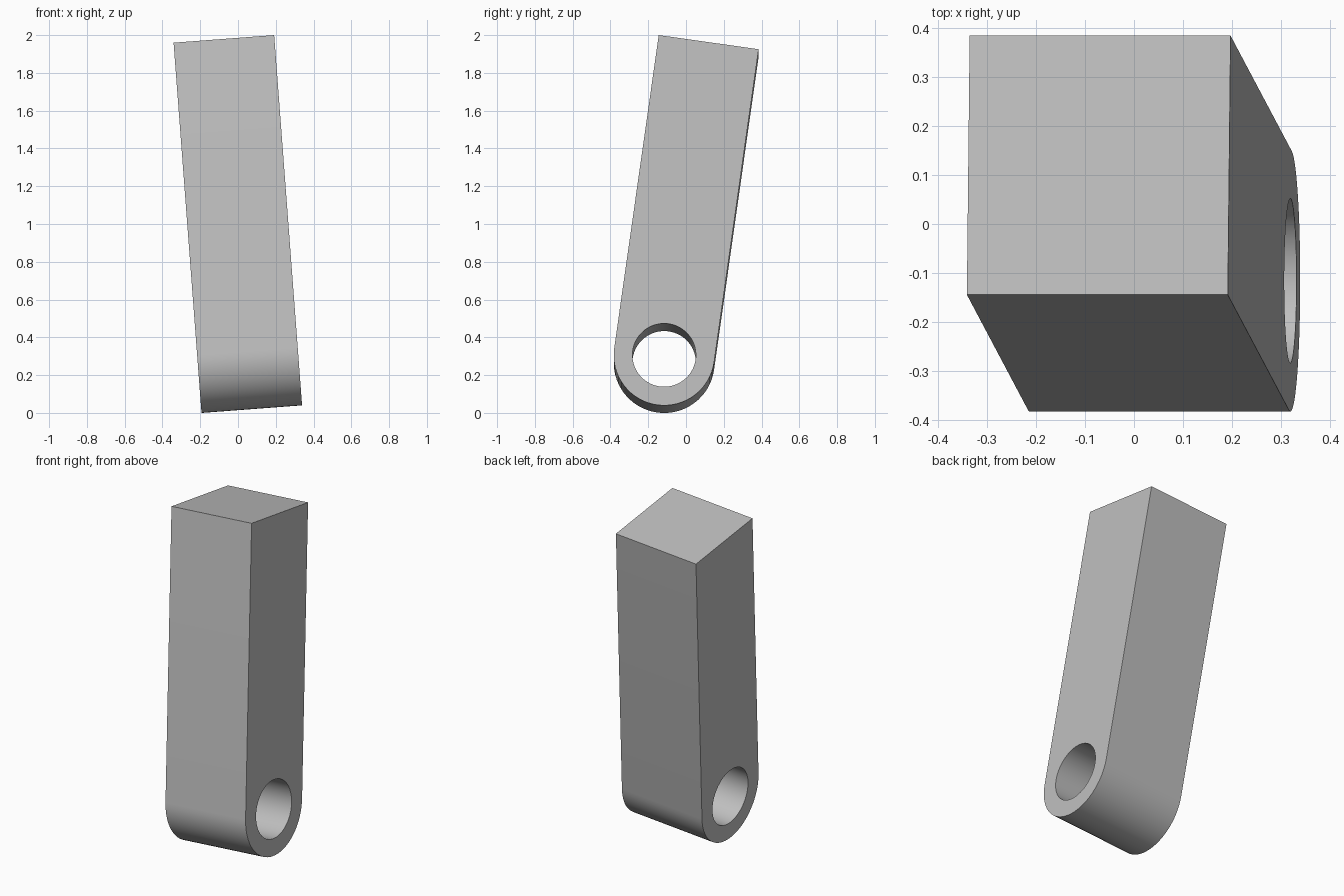
import bpy, bmesh, math
from mathutils import Matrix, Vector

cube = bpy.data.objects.get("Cube")
if cube:
    bpy.data.objects.remove(cube)

WIDTH = 0.534
RADIUS = WIDTH / 2
HOLE_RADIUS = 0.168
LENGTH = 1.678          # hole centre to flat end
SEGMENTS = 64

grey = bpy.data.materials.new("plain_grey")
grey.use_nodes = True
colour = (0.52, 0.52, 0.52, 1)
grey.diffuse_color = colour
grey.node_tree.nodes["Principled BSDF"].inputs["Base Color"].default_value = colour


def prism(name, outline, width):
    """Extrude a closed (y, z) outline along x, centred on x = 0."""
    bm = bmesh.new()
    face = bm.faces.new([bm.verts.new((-width / 2, y, z)) for y, z in outline])
    new = bmesh.ops.extrude_face_region(bm, geom=[face])["geom"]
    moved = [v for v in new if isinstance(v, bmesh.types.BMVert)]
    bmesh.ops.translate(bm, verts=moved, vec=(width, 0, 0))
    bmesh.ops.recalc_face_normals(bm, faces=bm.faces)
    mesh = bpy.data.meshes.new(name)
    bm.to_mesh(mesh)
    bm.free()
    mesh.materials.append(grey)
    obj = bpy.data.objects.new(name, mesh)
    bpy.context.collection.objects.link(obj)
    return obj


def arc(radius, start, end, steps):
    angles = [start + (end - start) * i / steps for i in range(steps + 1)]
    return [(radius * math.cos(a), radius * math.sin(a)) for a in angles]


# Bar with a flat top and a rounded lower end
outline = arc(RADIUS, math.pi, 2 * math.pi, SEGMENTS // 2)
outline += [(RADIUS, LENGTH), (-RADIUS, LENGTH)]
bar = prism("link_bar", outline, WIDTH)

# Round pin hole through the lower end
cutter = prism("pin_hole_cutter", arc(HOLE_RADIUS, 0, 2 * math.pi, SEGMENTS)[:-1], WIDTH * 2)
cutter.hide_render = True
cut = bar.modifiers.new("pin_hole", "BOOLEAN")
cut.operation = "DIFFERENCE"
cut.solver = "EXACT"
cut.object = cutter

bpy.ops.object.select_all(action="DESELECT")
bar.select_set(True)
bpy.context.view_layer.objects.active = bar
bpy.ops.object.modifier_apply(modifier=cut.name)
bpy.data.objects.remove(cutter)
bpy.ops.object.shade_smooth_by_angle(angle=math.radians(30))

# Lean the whole bar back and to the side
top_centre = Vector((-0.072, 0.12, 1.9425))
lean = Matrix.Rotation(math.asin(-0.0752), 4, "Y") @ Matrix.Rotation(math.asin(-0.1404), 4, "X")
bar.matrix_world = Matrix.Translation(top_centre) @ lean @ Matrix.Translation((0, 0, -LENGTH))
